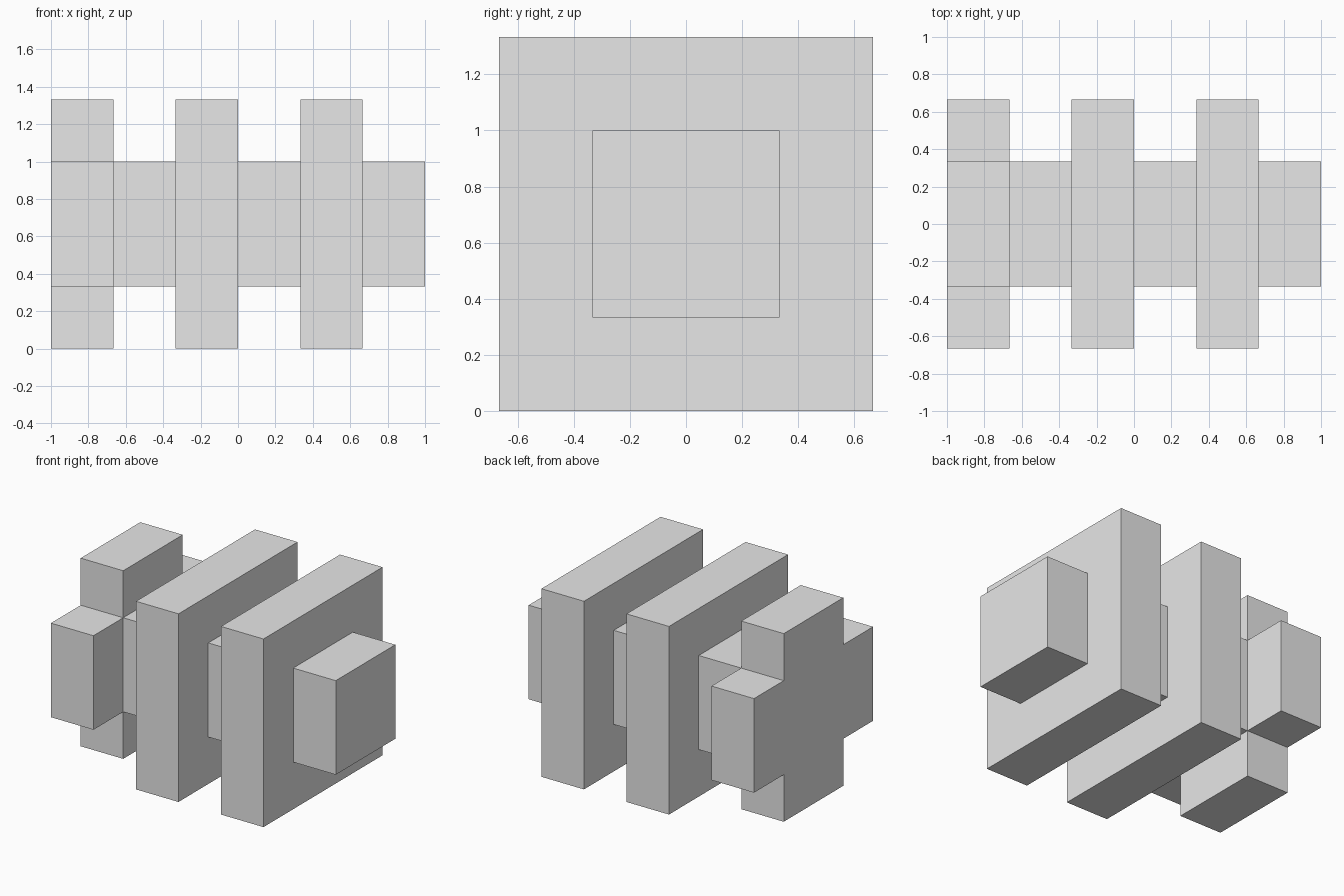
import bpy

cube = bpy.data.objects.get("Cube")
if cube:
    bpy.data.objects.remove(cube, do_unlink=True)

U = 1 / 3            # module size
MID = 2 * U          # height of the central axis

grey = bpy.data.materials.new("light_grey")
grey.use_nodes = True
colour = (0.8, 0.8, 0.8, 1)
grey.diffuse_color = colour
grey.node_tree.nodes["Principled BSDF"].inputs["Base Color"].default_value = colour


def block(name, x0, x1, depth, height):
    """Box from x0 to x1, centred on the central axis."""
    bpy.ops.mesh.primitive_cube_add(size=1, location=((x0 + x1) / 2, 0, MID))
    ob = bpy.context.object
    ob.name = name
    ob.scale = (x1 - x0, depth, height)
    bpy.ops.object.transform_apply(location=False, rotation=False, scale=True)
    ob.data.materials.append(grey)
    return ob


# Square core sections showing between and beyond the plates
for name, i in (("rear_core", -2), ("middle_core", 0), ("end_core", 2)):
    block(name, i * U, (i + 1) * U, 2 * U, 2 * U)

# Two full square plates
for name, i in (("middle_plate", -1), ("end_plate", 1)):
    block(name, i * U, (i + 1) * U, 4 * U, 4 * U)

# Cross-shaped plate: a profile of four notched corners, extruded along x
quarter = [(2, -1), (2, 1), (1, 1)]
profile = []
for turn in range(4):
    profile += quarter
    quarter = [(-z, y) for y, z in quarter]
outline = [p for i, p in enumerate(profile) if p != profile[i - 1]]
n = len(outline)
verts = [(x * U, y * U, z * U) for x in (-3, -2) for y, z in outline]
faces = [tuple(reversed(range(n))), tuple(range(n, 2 * n))]
faces += [(i, (i + 1) % n, n + (i + 1) % n, n + i) for i in range(n)]
mesh = bpy.data.meshes.new("cross_plate")
mesh.from_pydata(verts, [], faces)
mesh.materials.append(grey)
cross = bpy.data.objects.new("cross_plate", mesh)
cross.location.z = MID
bpy.context.collection.objects.link(cross)
